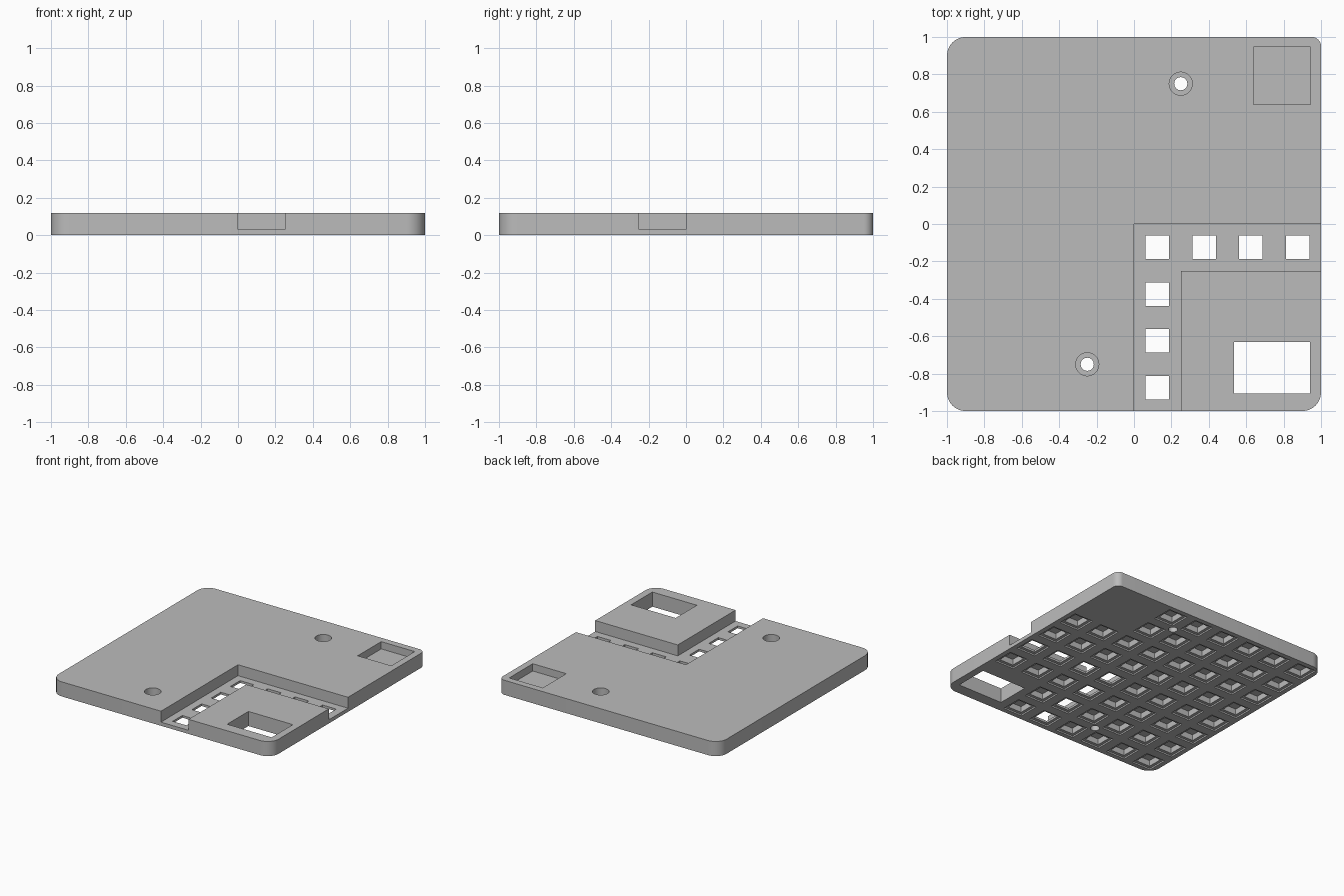
import bpy, bmesh, math
from mathutils import Matrix, Vector

cube = bpy.data.objects.get("Cube")
if cube:
    bpy.data.objects.remove(cube, do_unlink=True)

THICK = 0.12
FLOOR = 0.03      # top of the sunken channel
PITCH = 0.25      # spacing of the underside sockets
OVER = 0.05       # how far cutters overshoot the surface

grey = bpy.data.materials.new("plain grey")
grey.use_nodes = True
colour = (0.5, 0.5, 0.5, 1)
grey.diffuse_color = colour
grey.node_tree.nodes["Principled BSDF"].inputs["Base Color"].default_value = colour


def finish(name, bm):
    bmesh.ops.recalc_face_normals(bm, faces=bm.faces)
    mesh = bpy.data.meshes.new(name)
    bm.to_mesh(mesh)
    bm.free()
    mesh.materials.append(grey)
    obj = bpy.data.objects.new(name, mesh)
    bpy.context.collection.objects.link(obj)
    return obj


def add_box(bm, x0, x1, y0, y1, z0, z1):
    centre = Vector((x0 + x1, y0 + y1, z0 + z1)) / 2
    size = Matrix.Diagonal((x1 - x0, y1 - y0, z1 - z0, 1))
    bmesh.ops.create_cube(bm, size=1, matrix=Matrix.Translation(centre) @ size)


def add_cylinder(bm, x, y, radius, z0, z1):
    bmesh.ops.create_cone(bm, cap_ends=True, segments=32, radius1=radius, radius2=radius,
                          depth=z1 - z0, matrix=Matrix.Translation((x, y, (z0 + z1) / 2)))


def cut(target, name, bm):
    cutter = finish(name, bm)
    cutter.hide_render = True
    mod = target.modifiers.new(name, 'BOOLEAN')
    mod.operation = 'DIFFERENCE'
    mod.solver = 'EXACT'
    mod.object = cutter
    bpy.context.view_layer.objects.active = target
    bpy.ops.object.modifier_apply(modifier=name)
    bpy.data.objects.remove(cutter, do_unlink=True)


# Base plate with rounded corners, the back left one tighter
bm = bmesh.new()
outline = []
for quarter, (sx, sy, r) in enumerate([(1, 1, 0.05), (-1, 1, 0.1), (-1, -1, 0.1), (1, -1, 0.1)]):
    for i in range(9):
        a = (quarter + i / 8) * math.pi / 2
        outline.append(bm.verts.new((sx * (1 - r) + r * math.cos(a),
                                     sy * (1 - r) + r * math.sin(a), 0)))
base = bm.faces.new(outline)
top = bmesh.ops.extrude_face_region(bm, geom=[base])
bmesh.ops.translate(bm, vec=(0, 0, THICK),
                    verts=[v for v in top["geom"] if isinstance(v, bmesh.types.BMVert)])
plate = finish("base_plate", bm)

# Sunken channel running in from the left side, then out to the front
for name, (x0, x1, y0, y1) in {"side_channel": (0, 1.1, -PITCH, 0),
                               "front_channel": (0, PITCH, -1.1, 0)}.items():
    bm = bmesh.new()
    add_box(bm, x0, x1, y0, y1, FLOOR, THICK + OVER)
    cut(plate, name, bm)

# Square tray in the top and rectangular window through the block
bm = bmesh.new()
add_box(bm, 0.64, 0.945, 0.64, 0.945, 0.06, THICK + OVER)
add_box(bm, 0.535, 0.94, -0.905, -0.63, -OVER, THICK + OVER)
cut(plate, "tray_and_window", bm)

# Counterbored screw holes
for name, radius, z0 in (("screw_bore", 0.035, -OVER), ("screw_head", 0.062, 0.06)):
    bm = bmesh.new()
    for side in (1, -1):
        add_cylinder(bm, side * 0.25, side * 0.75, radius, z0, THICK + OVER)
    cut(plate, name, bm)

# Grid of stepped sockets underneath, which open through the channel floor
steps = [-1 + PITCH * (i + 0.5) for i in range(8)]
cells = [(x, y) for x in steps for y in steps if not (x > 0.5 and abs(y) > 0.5)]
for name, half, depth in (("socket_rim", 0.086, 0.012), ("socket_well", 0.0625, 0.06)):
    bm = bmesh.new()
    for x, y in cells:
        add_box(bm, x - half, x + half, y - half, y + half, -OVER, depth)
    cut(plate, name, bm)

# Smooth the rounded corners and bores, keep every edge crisp
bpy.ops.object.select_all(action='DESELECT')
plate.select_set(True)
bpy.context.view_layer.objects.active = plate
bpy.ops.object.shade_smooth_by_angle(angle=math.radians(30))
